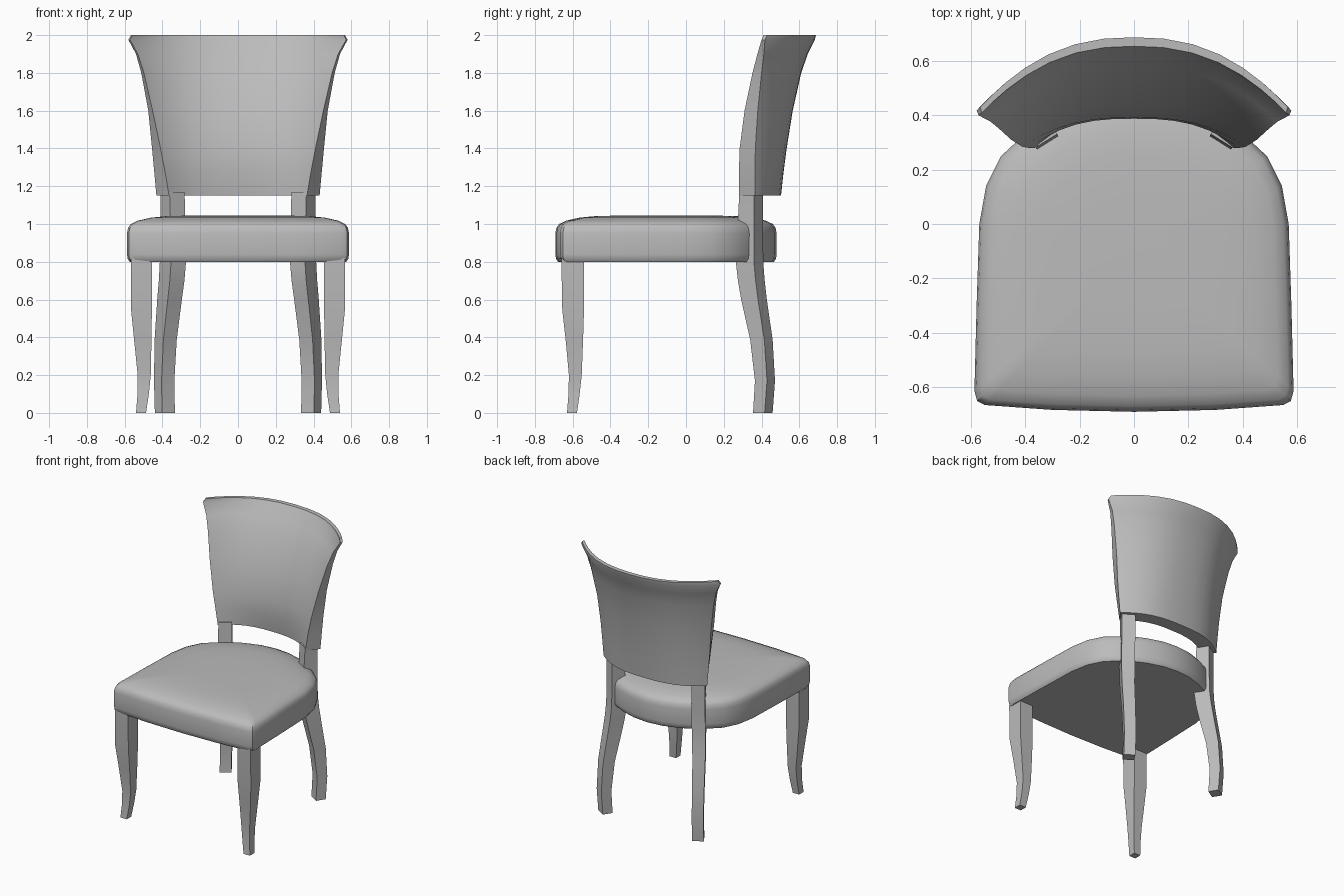
import bpy, math

if "Cube" in bpy.data.objects:
    bpy.data.objects.remove(bpy.data.objects["Cube"])

gray = bpy.data.materials.new("warm_gray")
gray.diffuse_color = (0.5, 0.5, 0.5, 1)
gray.use_nodes = True
gray.node_tree.nodes["Principled BSDF"].inputs["Base Color"].default_value = gray.diffuse_color


def build(name, verts, faces, smooth=30):
    me = bpy.data.meshes.new(name)
    me.from_pydata(verts, [], faces)
    me.materials.append(gray)
    ob = bpy.data.objects.new(name, me)
    bpy.context.collection.objects.link(ob)
    bpy.ops.object.select_all(action='DESELECT')
    bpy.context.view_layer.objects.active = ob
    ob.select_set(True)
    bpy.ops.object.mode_set(mode='EDIT')
    bpy.ops.mesh.select_all(action='SELECT')
    bpy.ops.mesh.normals_make_consistent(inside=False)
    bpy.ops.object.mode_set(mode='OBJECT')
    bpy.ops.object.shade_smooth_by_angle(angle=math.radians(smooth))
    return ob


def loft(rings):
    """Side quads joining equal-length closed rings."""
    n = len(rings[0])
    verts = [v for r in rings for v in r]
    faces = [(k * n + i, k * n + (i + 1) % n, (k + 1) * n + (i + 1) % n, (k + 1) * n + i)
             for k in range(len(rings) - 1) for i in range(n)]
    return verts, faces


def solid(name, rings, smooth=30):
    verts, faces = loft(rings)
    n = len(rings[0])
    faces += [tuple(range(n)), tuple(range(len(verts) - n, len(verts)))]
    return build(name, verts, faces, smooth)


# Seat cushion: half outline mirrored, stacked with rounded rim and low crown
half = [(0, -.692), (.3, -.685), (.55, -.667), (.578, -.652), (.588, -.615), (.58, -.3),
        (.57, 0), (.545, .14), (.49, .25), (.42, .315), (.34, .38), (.24, .43), (.12, .468), (0, .48)]
outline = half + [(-x, y) for x, y in half[-2:0:-1]]
levels = [(.975, .8), (.993, .815), (1, .84), (1, .95), (.99, .98), (.965, 1.0),
          (.9, 1.018), (.78, 1.034), (.62, 1.043), (.3, 1.045)]
cy = -.1
solid("seat", [[(x * s, cy + (y - cy) * s, z) for x, y in outline] for s, z in levels])

# Front legs: z, outer x, inner x, front y, back y
front = [(0, .54, .487, -.63, -.577), (.1, .532, .472, -.622, -.563), (.2, .531, .462, -.62, -.552),
         (.386, .55, .458, -.637, -.545), (.545, .566, .456, -.655, -.54), (.82, .566, .456, -.66, -.54)]
# Rear legs: z, front corner x and y, width, depth (section turned to follow the back)
rear = [(0, .402, .355, .08, .072), (.17, .405, .365, .08, .075), (.386, .395, .34, .083, .088),
        (.6, .372, .292, .088, .105), (.7, .361, .275, .091, .11), (.79, .355, .265, .093, .112),
        (.95, .356, .272, .093, .102), (1.17, .362, .282, .093, .091)]
for side, m in (("right", 1), ("left", -1)):
    solid(side + "_front_leg",
          [[(m * a, c, z), (m * b, c, z), (m * b, d, z), (m * a, d, z)] for z, a, b, c, d in front])
    rings = []
    for z, x, y, w, d in rear:
        ux, uy, vx, vy = .53 * d, .85 * d, -.85 * w, .53 * w
        rings.append([(m * px, py, z) for px, py in
                      ((x, y), (x + ux, y + uy), (x + ux + vx, y + uy + vy), (x + vx, y + vy))])
    solid(side + "_rear_leg", rings)

# Curved, flaring back panel: z, front edge x, y, front centre y, rear edge x, y, rear centre y
back = [(1.15, .365, .28, .405, .432, .365, .503), (1.27, .385, .28, .388, .443, .365, .516),
        (1.4, .41, .284, .392, .455, .367, .533), (1.6, .452, .31, .44, .475, .38, .565),
        (1.8, .498, .352, .525, .512, .40, .61), (1.9, .53, .378, .585, .54, .412, .645),
        (1.975, .572, .40, .638, .58, .418, .682), (2.0, .56, .41, .655, .567, .43, .688)]
N = 16
T = [math.sin(math.pi / 2 * (2 * i / N - 1)) for i in range(N + 1)]


def arc(ex, ey, c, z, p):
    return [(ex * t, c - (c - ey) * abs(t) ** p, z) for t in T]


rings = []
for z, fx, fy, fc, bx, by, bc in back:
    p = 2.8 - .4 * (z - 1.15) / .85
    rings.append(arc(fx, fy, fc, z, p) + arc(bx, by, bc, z, p)[::-1])
verts, faces = loft(rings)
n = 2 * (N + 1)
for base in (0, len(verts) - n):
    faces += [(base + i, base + i + 1, base + n - 2 - i, base + n - 1 - i) for i in range(N)]
build("back_panel", verts, faces, 35)
